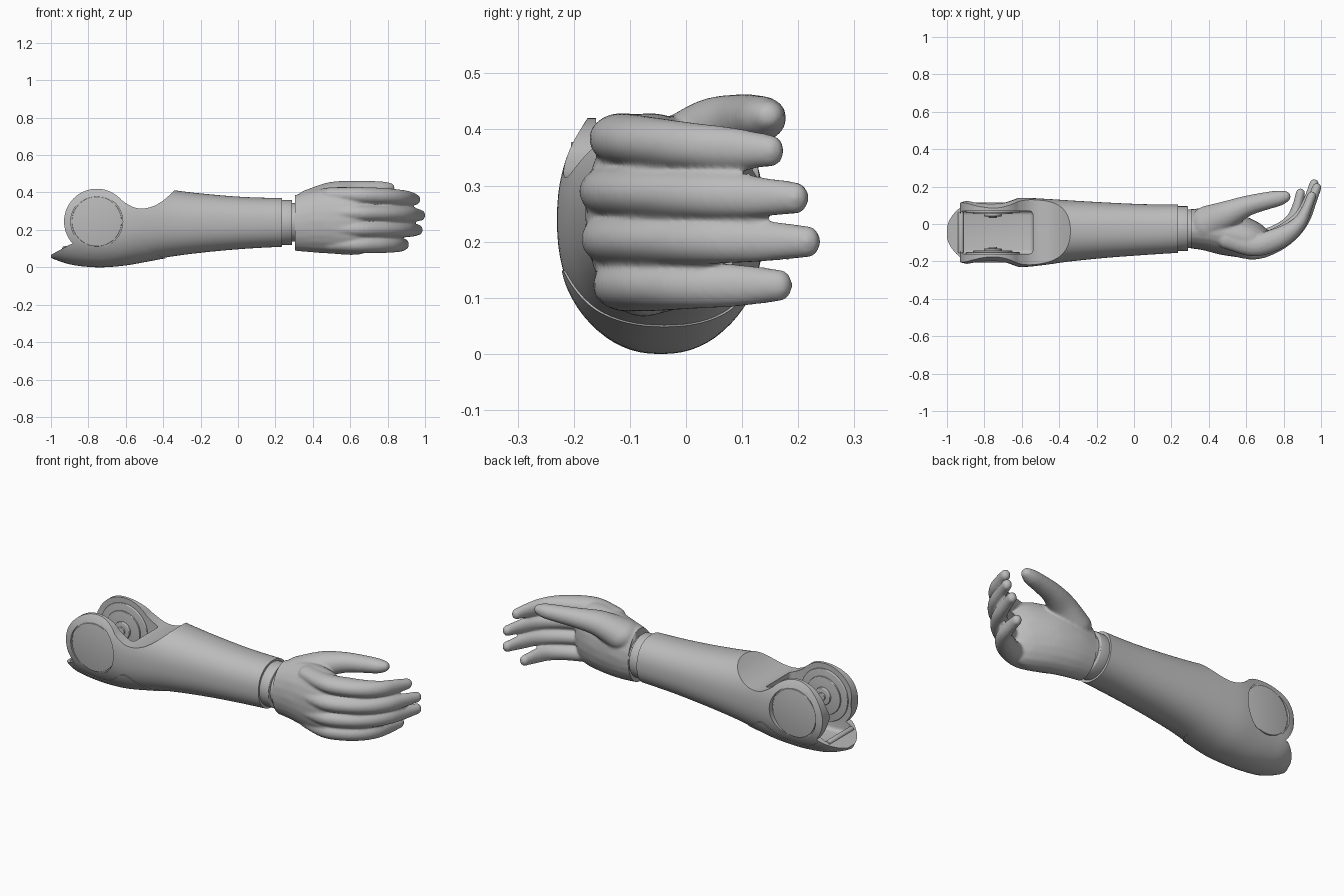
import bpy, bmesh, math
from mathutils import Matrix, Vector

cube = bpy.data.objects.get("Cube")
if cube:
    bpy.data.objects.remove(cube, do_unlink=True)

grey = bpy.data.materials.new("plain_grey")
grey.use_nodes = True
grey.diffuse_color = (0.5, 0.5, 0.5, 1)
grey.node_tree.nodes["Principled BSDF"].inputs["Base Color"].default_value = (0.5, 0.5, 0.5, 1)


def make(name, bm):
    bmesh.ops.recalc_face_normals(bm, faces=bm.faces[:])
    mesh = bpy.data.meshes.new(name)
    bm.to_mesh(mesh)
    bm.free()
    mesh.materials.append(grey)
    obj = bpy.data.objects.new(name, mesh)
    bpy.context.collection.objects.link(obj)
    return obj


def smooth(obj, angle=35):
    obj.data.shade_smooth()
    obj.data.set_sharp_from_angle(angle=math.radians(angle))


def bake(obj):
    """Replace the mesh with its modified result."""
    deps = bpy.context.evaluated_depsgraph_get()
    deps.update()
    mesh = bpy.data.meshes.new_from_object(obj.evaluated_get(deps))
    obj.modifiers.clear()
    obj.data = mesh


def boolean(obj, cutter, op="DIFFERENCE"):
    mod = obj.modifiers.new("cut", "BOOLEAN")
    mod.solver, mod.operation, mod.object = "EXACT", op, cutter
    bake(obj)


def spline(keys, steps):
    """Smoothly interpolate rows of numbers."""
    rows = [keys[0]] + list(keys) + [keys[-1]]
    out = []
    for i in range(len(keys) - 1):
        for s in range(steps):
            t = s / steps
            out.append([0.5 * (2 * b + (c - a) * t + (2 * a - 5 * b + 4 * c - d) * t ** 2
                               + (3 * b - a - 3 * c + d) * t ** 3)
                        for a, b, c, d in zip(*rows[i:i + 4])])
    return out + [list(keys[-1])]


def loft(name, keys, grow=0.0, sides=72, power=2.25):
    """Skin rounded sections given as x, centre y, half width, bottom, top."""
    bm = bmesh.new()
    rings = []
    for x, yc, ry, low, high in spline(keys, 5):
        zc, rz = (low + high) / 2, (high - low) / 2 + grow
        ring = []
        for k in range(sides):
            a = math.tau * k / sides
            c, s = math.cos(a), math.sin(a)
            ring.append(bm.verts.new((
                x, yc + (ry + grow) * math.copysign(abs(c) ** (2 / power), c),
                zc + rz * math.copysign(abs(s) ** (2 / power), s))))
        rings.append(ring)
    for r, q in zip(rings, rings[1:]):
        for k in range(sides):
            j = (k + 1) % sides
            bm.faces.new((r[k], r[j], q[j], q[k]))
    bm.faces.new(rings[0])
    bm.faces.new(rings[-1])
    return make(name, bm)


def prism(name, outline):
    """Extrude an x-z outline across the full width."""
    bm = bmesh.new()
    face = bm.faces.new([bm.verts.new((x, -0.5, z)) for x, z in outline])
    ext = bmesh.ops.extrude_face_region(bm, geom=[face])
    bmesh.ops.translate(bm, vec=(0, 1, 0), verts=[v for v in ext["geom"] if isinstance(v, bmesh.types.BMVert)])
    return make(name, bm)


def cylinder(name, axis, centre, radius, length, bevel=0.0):
    bm = bmesh.new()
    turn = Matrix.Rotation(math.pi / 2, 4, "X" if axis == "Y" else "Y")
    bmesh.ops.create_cone(bm, cap_ends=True, segments=64, radius1=radius, radius2=radius,
                          depth=length, matrix=Matrix.Translation(centre) @ turn)
    obj = make(name, bm)
    if bevel:
        mod = obj.modifiers.new("bevel", "BEVEL")
        mod.width, mod.segments = bevel, 3
        bake(obj)
    smooth(obj)
    return obj


def arc(radius, start, end, n=40):
    return [(PX + radius * math.cos(math.radians(start + (end - start) * i / n)),
             PZ + radius * math.sin(math.radians(start + (end - start) * i / n))) for i in range(n + 1)]


PX, PZ = -0.755, 0.245   # elbow pivot
MID = -0.045             # centre plane of the elbow

# Forearm and elbow cup share one lofted form
SHELL = [(-1.0, MID, 0.06, 0.055, 0.40), (-0.985, MID, 0.11, 0.048, 0.43),
         (-0.95, MID, 0.147, 0.035, 0.46), (-0.9, MID, 0.167, 0.02, 0.48),
         (-0.82, MID, 0.171, 0.008, 0.49), (-0.72, MID, 0.176, 0.004, 0.485),
         (-0.6, MID, 0.185, 0.014, 0.465), (-0.48, -0.042, 0.177, 0.035, 0.44),
         (-0.34, -0.037, 0.163, 0.06, 0.412), (-0.15, -0.033, 0.148, 0.083, 0.39),
         (0.05, -0.03, 0.136, 0.1, 0.375), (0.235, -0.025, 0.129, 0.11, 0.37)]
forearm = loft("forearm", SHELL)
cup = loft("elbow_cup", SHELL, grow=0.004)

# Side silhouette with round elbow lobes and the saddle
saddle = spline([(-0.6, 0.343), (-0.56, 0.322), (-0.51, 0.314), (-0.45, 0.328), (-0.39, 0.365), (-0.33, 0.422)], 5)
side = prism("side_cutter", [(-1.1, 0.01), (-0.885, 0.128)] + arc(0.175, 220, 40) + saddle
             + [(-0.25, 0.6), (0.4, 0.6), (0.4, -0.1), (-1.1, -0.1)])
seam = spline([(-0.6, 0.126), (-0.57, 0.147), (-0.54, 0.144), (-0.5, 0.115), (-0.45, 0.076), (-0.38, 0.045)], 5)
rim = prism("rim_cutter", [(-1.1, 0.012), (-0.895, 0.124)] + arc(0.19, 222, 318) + seam
            + [(-0.33, -0.1), (-1.1, -0.1)])
boolean(forearm, side, "INTERSECT")
boolean(cup, rim, "INTERSECT")

# Open pocket between the elbow lobes
bm = bmesh.new()
bmesh.ops.create_cube(bm, size=1, matrix=Matrix.Translation((-0.735, MID, 0.36)) @ Matrix.Diagonal((0.39, 0.23, 0.6, 1)))
bmesh.ops.bevel(bm, geom=[e for e in bm.edges], offset=0.022, segments=4, affect="EDGES", profile=0.5)
pocket = make("pocket_cutter", bm)
for part in (forearm, cup):
    boolean(part, pocket)

# Round recesses, covers and joint hubs on both sides
cutters = [side, rim, pocket]
for label, sign in (("front", -1), ("back", 1)):
    def at(offset):
        return (PX, MID + sign * offset, PZ)
    recess = cylinder(label + "_recess_cutter", "Y", at(0.245), 0.139, 0.18)
    boolean(forearm, recess)
    cutters.append(recess)
    cylinder(label + "_joint_cover", "Y", at(0.149), 0.133, 0.022, 0.003)
    cylinder(label + "_joint_plate", "Y", at(0.113), 0.145, 0.014, 0.004)
    cylinder(label + "_joint_disc", "Y", at(0.104), 0.105, 0.012, 0.003)
    cylinder(label + "_joint_hub", "Y", at(0.096), 0.048, 0.02, 0.004)
    cylinder(label + "_joint_pin", "Y", at(0.088), 0.022, 0.02, 0.003)
cylinder("elbow_crossbar", "Y", (-0.925, MID, 0.1), 0.015, 0.22, 0.003)
for c in cutters:
    bpy.data.objects.remove(c, do_unlink=True)
smooth(forearm)
smooth(cup)

# Wrist collar and neck
cylinder("wrist_collar", "X", (0.258, -0.025, 0.24), 0.12, 0.064, 0.004)
cylinder("wrist_neck", "X", (0.29, -0.025, 0.24), 0.103, 0.05)

# Hand: chains of x, y, z, thickness, height blended into one skin
palm = [(0.3, -0.025, 0.235, 0.105, 0.147), (0.4, -0.03, 0.245, 0.115, 0.166),
        (0.5, -0.05, 0.25, 0.12, 0.178), (0.6, -0.075, 0.247, 0.105, 0.182),
        (0.65, -0.08, 0.24, 0.08, 0.172)]
thumb = [(0.4, 0.0, 0.34, 0.1, 0.08), (0.5, 0.05, 0.39, 0.075, 0.066), (0.6, 0.095, 0.41, 0.056, 0.053),
         (0.7, 0.122, 0.417, 0.048, 0.045), (0.77, 0.137, 0.42, 0.042, 0.039), (0.808, 0.146, 0.424, 0.03, 0.028)]
# Finger curve, then per finger: knuckle z, tip z, and shift of knuckle and tip
curl = [(0.5, -0.11, 0.055, 0.04), (0.64, -0.132, 0.058, 0.046), (0.75, -0.092, 0.06, 0.047),
        (0.84, -0.035, 0.05, 0.045), (0.905, 0.035, 0.037, 0.042), (0.945, 0.12, 0.028, 0.038),
        (0.975, 0.2, 0.025, 0.029)]
fingers = [(0.388, 0.362, 0.03, -0.025, -0.05), (0.292, 0.278, 0.0, 0.002, -0.006),
           (0.205, 0.2, 0.0, -0.012, 0.015), (0.122, 0.122, 0.035, -0.085, -0.035)]
chains = [palm, thumb]
for z0, z1, lift, dx, dy in fingers:
    chain = []
    for i, (x, y, r, rz) in enumerate(curl):
        t = i / (len(curl) - 1)
        chain.append((x + dx * t, y + lift * (1 - t) + dy * t, z0 + (z1 - z0) * t, r, rz))
    chains.append(chain)
bm = bmesh.new()
for chain in chains:
    for x, y, z, r, rz in spline(chain, 6):
        bmesh.ops.create_icosphere(bm, subdivisions=3, radius=1,
                                   matrix=Matrix.Translation((x, y, z)) @ Matrix.Diagonal((r, r, rz, 1)))
hand = make("hand", bm)
mod = hand.modifiers.new("skin", "REMESH")
mod.mode, mod.voxel_size = "VOXEL", 0.007
mod = hand.modifiers.new("soften", "SMOOTH")
mod.factor, mod.iterations = 0.5, 6
bake(hand)

# Flat end of the hand at the wrist
bm = bmesh.new()
bm.from_mesh(hand.data)
bmesh.ops.bisect_plane(bm, geom=bm.verts[:] + bm.edges[:] + bm.faces[:], plane_co=(0.305, 0, 0),
                       plane_no=Vector((1, 0, 0)), clear_inner=True)
bmesh.ops.holes_fill(bm, edges=[e for e in bm.edges if e.is_boundary], sides=0)
bm.to_mesh(hand.data)
bm.free()
smooth(hand, 60)
